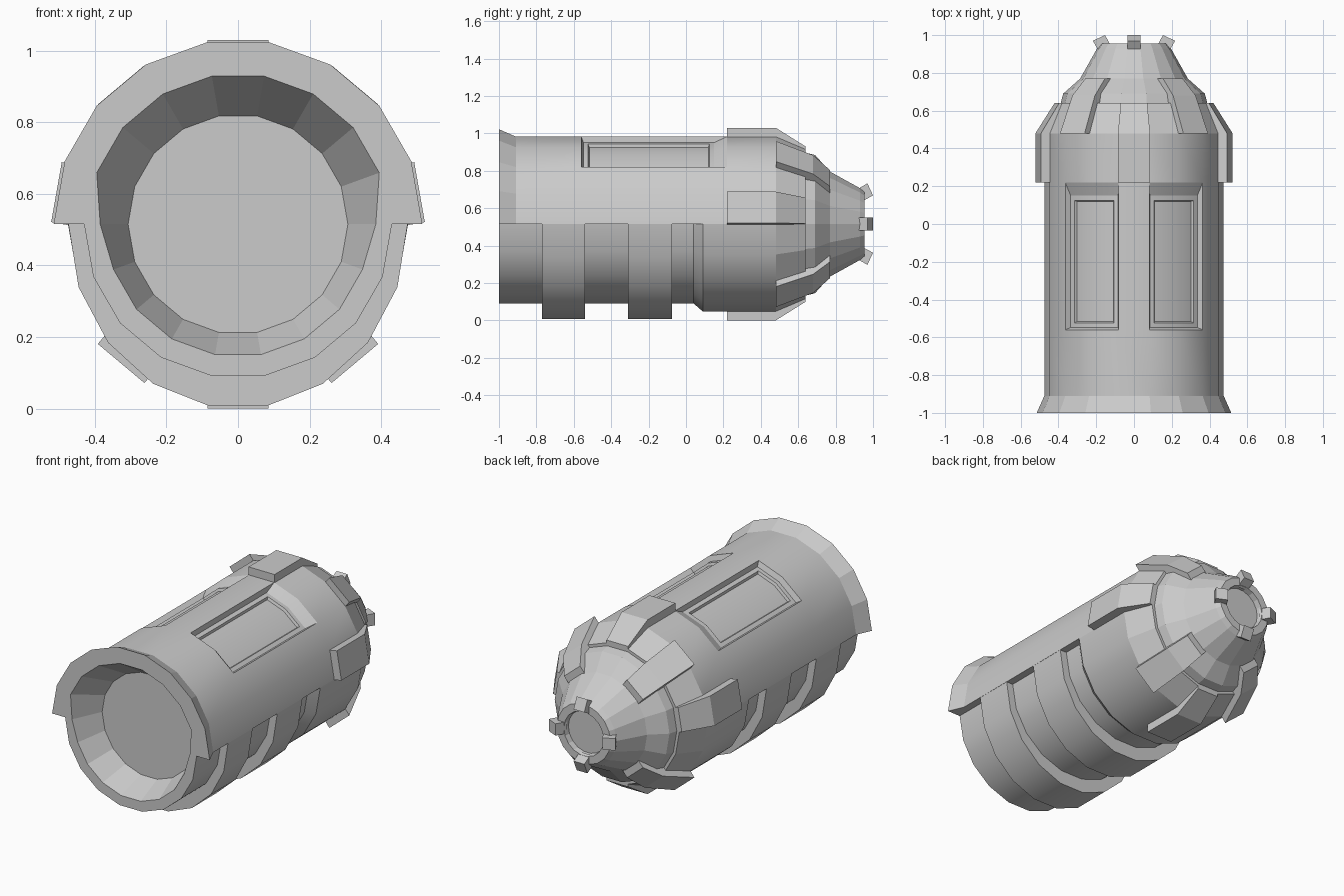
import bpy, bmesh, math
from mathutils import Vector

SIDES = 18
AXIS_Z = 0.515

old = bpy.data.objects.get("Cube")
if old:
    bpy.data.objects.remove(old, do_unlink=True)

grey = bpy.data.materials.new("light_grey")
grey.use_nodes = True
colour = (0.6, 0.6, 0.6, 1)
grey.diffuse_color = colour
grey.node_tree.nodes["Principled BSDF"].inputs["Base Color"].default_value = colour


def polar(y, r, degrees, side=0.0):
    """Point at a radius about the barrel axis, shifted sideways along the tangent."""
    a = math.radians(degrees)
    c, s = math.cos(a), math.sin(a)
    return Vector((r * c - side * s, y, AXIS_Z + r * s + side * c))


def finish(bm, name, smooth=False):
    bmesh.ops.remove_doubles(bm, verts=bm.verts, dist=0.0005)
    bmesh.ops.recalc_face_normals(bm, faces=bm.faces)
    mesh = bpy.data.meshes.new(name)
    bm.to_mesh(mesh)
    bm.free()
    mesh.materials.append(grey)
    obj = bpy.data.objects.new(name, mesh)
    bpy.context.collection.objects.link(obj)
    if smooth:
        bpy.ops.object.select_all(action="DESELECT")
        obj.select_set(True)
        bpy.context.view_layer.objects.active = obj
        bpy.ops.object.shade_smooth_by_angle(angle=math.radians(23))
    return obj


def sweep(loop, start=0, end=360, x_scale=1.0):
    """Turn a closed (y, radius) section about the axis; cap it when it is partial."""
    bm = bmesh.new()
    steps = round((end - start) * SIDES / 360)
    full = end - start == 360
    rings = []
    for i in range(steps if full else steps + 1):
        ring = [bm.verts.new(polar(y, r, start + i * 360 / SIDES)) for y, r in loop]
        for v in ring:
            v.co.x *= x_scale
        rings.append(ring)
    n = len(loop)
    for i in range(steps):
        a, b = rings[i], rings[(i + 1) % len(rings)]
        for j in range(n):
            k = (j + 1) % n
            bm.faces.new((a[j], a[k], b[k], b[j]))
    if not full:
        bm.faces.new(rings[0])
        bm.faces.new(rings[-1])
    bmesh.ops.recalc_face_normals(bm, faces=bm.faces)
    return bm


def block(name, degrees, loop):
    """Solid with a (y, radius, half width) outline, standing at an angle on the barrel."""
    bm = bmesh.new()
    a, b = [[bm.verts.new(polar(y, r, degrees, s * w)) for y, r, w in loop] for s in (-1, 1)]
    bm.faces.new(a)
    bm.faces.new(b)
    for j in range(len(loop)):
        k = (j + 1) % len(loop)
        bm.faces.new((a[j], a[k], b[k], b[j]))
    return finish(bm, name)


def lug(name, degrees, outer, depth):
    inner = [(y, r - depth, w) for y, r, w in reversed(outer)]
    return block(name, degrees, outer + inner)


def blend_mouth(bm):
    """Ease the step between the two halves of the mouth."""
    for v in bm.verts:
        if v.co.y < -0.99 and abs(v.co.z - AXIS_Z) < 0.01 and abs(v.co.x) < 0.425:
            v.co.x = math.copysign(0.385, v.co.x)


# Upper shell with flared flange
bm = sweep([(-1, 0.42), (-1, 0.515), (-0.91, 0.475), (-0.56, 0.475), (0.22, 0.475),
            (0.48, 0.475), (0.48, 0.3), (-0.83, 0.307)], 0, 180)
blend_mouth(bm)

# Two sunken panels in the upper shell
panel = []
for f in bm.faces:
    c = f.calc_center_median()
    angle = math.degrees(math.atan2(c.z - AXIS_Z, abs(c.x)))
    radius = math.hypot(c.x, c.z - AXIS_Z)
    if -0.5 < c.y < 0.2 and radius > 0.4 and 41 < angle < 79:
        panel.append(f)
bmesh.ops.inset_region(bm, faces=panel, thickness=0.012, depth=-0.03, use_even_offset=True)
for v in {v for f in panel for v in f.verts}:
    if v.co.y > 0.1:
        v.co.y = 0.15
bmesh.ops.inset_region(bm, faces=panel, thickness=0.025, depth=0, use_even_offset=True)
bmesh.ops.inset_region(bm, faces=panel, thickness=0.006, depth=-0.015, use_even_offset=True)
upper = finish(bm, "upper_shell", smooth=True)
for p in upper.data.polygons:
    if p.center.y < -0.9:
        p.use_smooth = False

# Narrower lower shell that widens towards the nose
bm = sweep([(-1, 0.37), (-1, 0.43), (0.04, 0.43), (0.09, 0.475), (0.48, 0.475),
            (0.48, 0.3), (-0.83, 0.307)], 180, 360)
blend_mouth(bm)
lower = finish(bm, "lower_shell", smooth=True)
for p in lower.data.polygons:
    if p.center.y < -0.9:
        p.use_smooth = False

# Floor of the mouth
finish(sweep([(-0.83, 0), (-0.83, 0.31), (-0.8, 0.31), (-0.8, 0)]), "mouth_floor")

# Half bands under the barrel
for name, y0, y1 in (("rear_band", -0.77, -0.54), ("middle_band", -0.31, -0.075)):
    finish(sweep([(y0, 0.42), (y0, 0.515), (y1, 0.515), (y1, 0.42)], 180, 360, 0.92),
           name, smooth=True)

# Stepped nose with a recessed tip
finish(sweep([(0.48, 0), (0.48, 0.475), (0.64, 0.405), (0.64, 0.388), (0.69, 0.375),
              (0.77, 0.285), (0.93, 0.195), (0.955, 0.175), (0.955, 0.13),
              (0.92, 0.125), (0.92, 0)]), "nose")

# Lugs on the barrel
main = [(0.22, 0.515, 0.085), (0.48, 0.515, 0.085), (0.64, 0.415, 0.07)]
for name, a in (("top_lug", 90), ("bottom_lug", 270), ("left_lug", 10), ("right_lug", 170)):
    lug(name, a, main, 0.07)

# Lugs bent over the nose
bent = [(0.48, 0.508, 0.085), (0.68, 0.415, 0.078), (0.77, 0.32, 0.068)]
for name, a in (("upper_left", 50), ("upper_right", 130),
                ("lower_right", 230), ("lower_left", 310)):
    lug(name + "_nose_lug", a, bent, 0.08)

# Small claws around the tip
claw = [(0.922, 0.19), (0.97, 0.218), (1.0, 0.153), (0.94, 0.121)]
for name, a in (("left", 0), ("top", 90), ("right", 180), ("bottom", 270)):
    block(name + "_claw", a, [(y, r, 0.035) for y, r in claw])
